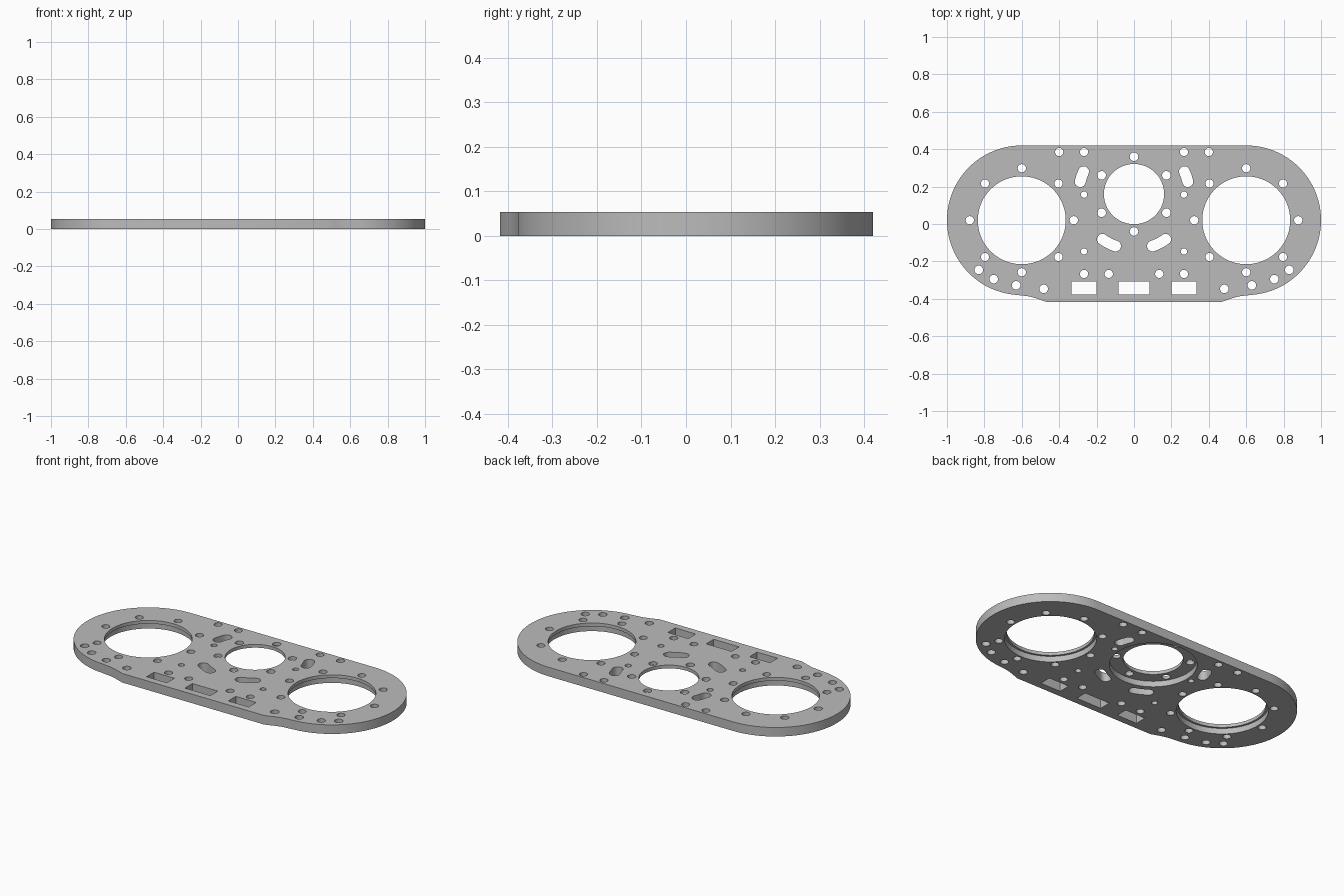
import bpy
import bmesh
from math import cos, sin, radians, pi

cube = bpy.data.objects.get("Cube")
if cube:
    bpy.data.objects.remove(cube, do_unlink=True)

THICK = 0.0535        # plate thickness
RECESS = 0.034        # depth of the underside recesses
BORE_X, BORE_Y = 0.6, 0.02
HUB_Y = 0.16


def arc(cx, cy, r, start, end, steps):
    """Points along an arc, angles in degrees."""
    return [(cx + r * cos(radians(start + (end - start) * i / steps)),
             cy + r * sin(radians(start + (end - start) * i / steps)))
            for i in range(steps + 1)]


def circle(cx, cy, r, steps=24):
    return arc(cx, cy, r, 0, 360, steps)[:-1]


def rectangle(cx, cy, w, h):
    return [(cx + sx * w / 2, cy + sy * h / 2)
            for sx, sy in ((-1, -1), (1, -1), (1, 1), (-1, 1))]


def curved_slot(cx, cy, r, half, start, end):
    """Slot with round ends that follows an arc."""
    tip_a, tip_b = arc(cx, cy, r, start, end, 1)
    return (arc(cx, cy, r + half, start, end, 6)
            + arc(*tip_b, half, end, end + 180, 10)[1:-1]
            + arc(cx, cy, r - half, end, start, 6)
            + arc(*tip_a, half, start + 180, start + 360, 10)[1:-1])


def mirror(points):
    return [(-x, y) for x, y in reversed(points)]


def prisms(name, outlines, z0, z1):
    """One object made of upright prisms over the outlines."""
    bm = bmesh.new()
    for points in outlines:
        low = [bm.verts.new((x, y, z0)) for x, y in points]
        high = [bm.verts.new((x, y, z1)) for x, y in points]
        bm.faces.new(low[::-1])
        bm.faces.new(high)
        for i in range(len(points)):
            j = (i + 1) % len(points)
            bm.faces.new((low[i], low[j], high[j], high[i]))
    bmesh.ops.recalc_face_normals(bm, faces=bm.faces)
    mesh = bpy.data.meshes.new(name)
    bm.to_mesh(mesh)
    bm.free()
    obj = bpy.data.objects.new(name, mesh)
    bpy.context.collection.objects.link(obj)
    return obj


# Plate outline: round ends, straight back, flared front edge
right_side = ([(0.465, -0.418), (0.52, -0.398), (0.56, -0.387)]
              + arc(BORE_X, BORE_Y, 0.4, -86, 90, 56))
plate = prisms("mounting_plate", [right_side + mirror(right_side)], 0, THICK)

# Through holes on the model's left half, mirrored below
half = [circle(BORE_X, BORE_Y, 0.235, 72)]
half += [circle(x, y, 0.022) for x, y in arc(BORE_X, BORE_Y, 0.278, 0, 315, 7)]
half += [circle(x, y, 0.023) for x, y in arc(0, HUB_Y, 0.2, -30, 30, 1)]
half += [circle(x, y, 0.022) for x, y in (
    (0.4, 0.385), (0.267, 0.385), (0.267, -0.267), (0.135, -0.267))]
half += [circle(x, y, 0.023) for x, y in (
    (0.483, -0.347), (0.63, -0.328), (0.75, -0.295), (0.83, -0.245))]
half += [circle(0.267, y, 0.017) for y in (0.157, -0.147)]
half += [curved_slot(0, HUB_Y, 0.295, 0.029, 13, 24),
         curved_slot(0, HUB_Y, 0.295, 0.029, -70.5, -55),
         rectangle(0.267, -0.342, 0.133, 0.07)]

# Holes on the centre line
middle = [circle(0, HUB_Y, 0.161, 60),
          circle(0, HUB_Y + 0.2, 0.023), circle(0, HUB_Y - 0.2, 0.023),
          rectangle(0, -0.342, 0.166, 0.07)]
through = prisms("hole_cutter", half + [mirror(p) for p in half] + middle,
                 -0.1, THICK + 0.1)

# Wider recesses on the underside of the three bores
recess = prisms("recess_cutter",
                [circle(BORE_X, BORE_Y, 0.247, 72),
                 circle(-BORE_X, BORE_Y, 0.247, 72),
                 circle(0, HUB_Y, 0.235, 72)], -0.1, RECESS)

bpy.ops.object.select_all(action='DESELECT')
bpy.context.view_layer.objects.active = plate
plate.select_set(True)
for cutter in (through, recess):
    cutter.hide_render = True
    mod = plate.modifiers.new(cutter.name, 'BOOLEAN')
    mod.operation = 'DIFFERENCE'
    mod.solver = 'EXACT'
    mod.object = cutter
    bpy.ops.object.modifier_apply(modifier=mod.name)
    bpy.data.objects.remove(cutter, do_unlink=True)

# Plain grey finish
grey = bpy.data.materials.new("plain_grey")
grey.use_nodes = True
colour = (0.5, 0.5, 0.5, 1)
grey.diffuse_color = colour
grey.node_tree.nodes["Principled BSDF"].inputs["Base Color"].default_value = colour
plate.data.materials.clear()
plate.data.materials.append(grey)
bpy.ops.object.shade_smooth_by_angle(angle=pi / 6)
